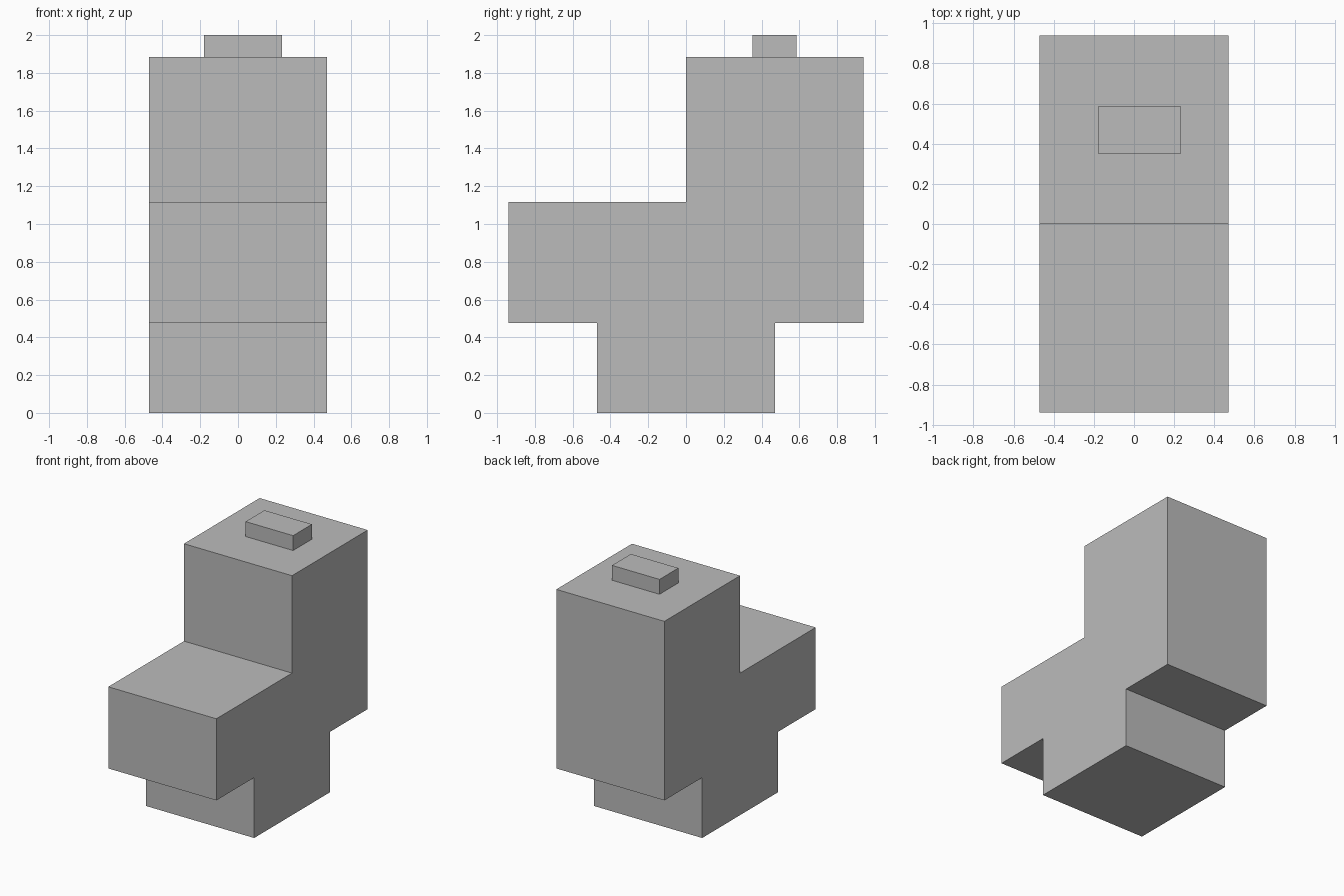
import bpy
import bmesh

cube = bpy.data.objects.get("Cube")
if cube:
    bpy.data.objects.remove(cube, do_unlink=True)

grey = bpy.data.materials.new("plain grey")
grey.use_nodes = True
colour = (0.5, 0.5, 0.5, 1)
grey.diffuse_color = colour
grey.node_tree.nodes["Principled BSDF"].inputs["Base Color"].default_value = colour


def extrude_profile(name, profile, x_min, x_max):
    """Extrude a side profile of (y, z) points across x."""
    bm = bmesh.new()
    face = bm.faces.new([bm.verts.new((x_min, y, z)) for y, z in profile])
    result = bmesh.ops.extrude_face_region(bm, geom=[face])
    moved = [v for v in result["geom"] if isinstance(v, bmesh.types.BMVert)]
    bmesh.ops.translate(bm, vec=(x_max - x_min, 0, 0), verts=moved)
    bmesh.ops.recalc_face_normals(bm, faces=bm.faces)
    mesh = bpy.data.meshes.new(name)
    bm.to_mesh(mesh)
    bm.free()
    mesh.materials.append(grey)
    obj = bpy.data.objects.new(name, mesh)
    bpy.context.collection.objects.link(obj)
    return obj


# Stepped body: narrow foot, wide seat and tall back in one profile
half, depth = 0.47, 0.94
foot_top, seat_top, back_top, top = 0.475, 1.117, 1.883, 2.0
extrude_profile("stepped_body", [
    (-half, 0), (half, 0), (half, foot_top), (depth, foot_top),
    (depth, back_top), (0, back_top), (0, seat_top),
    (-depth, seat_top), (-depth, foot_top), (-half, foot_top),
], -half, half)

# Small block on the top, slightly off centre
y_front, y_rear = 0.352, 0.586
extrude_profile("top_block", [
    (y_front, back_top), (y_rear, back_top), (y_rear, top), (y_front, top),
], -0.18, 0.233)
